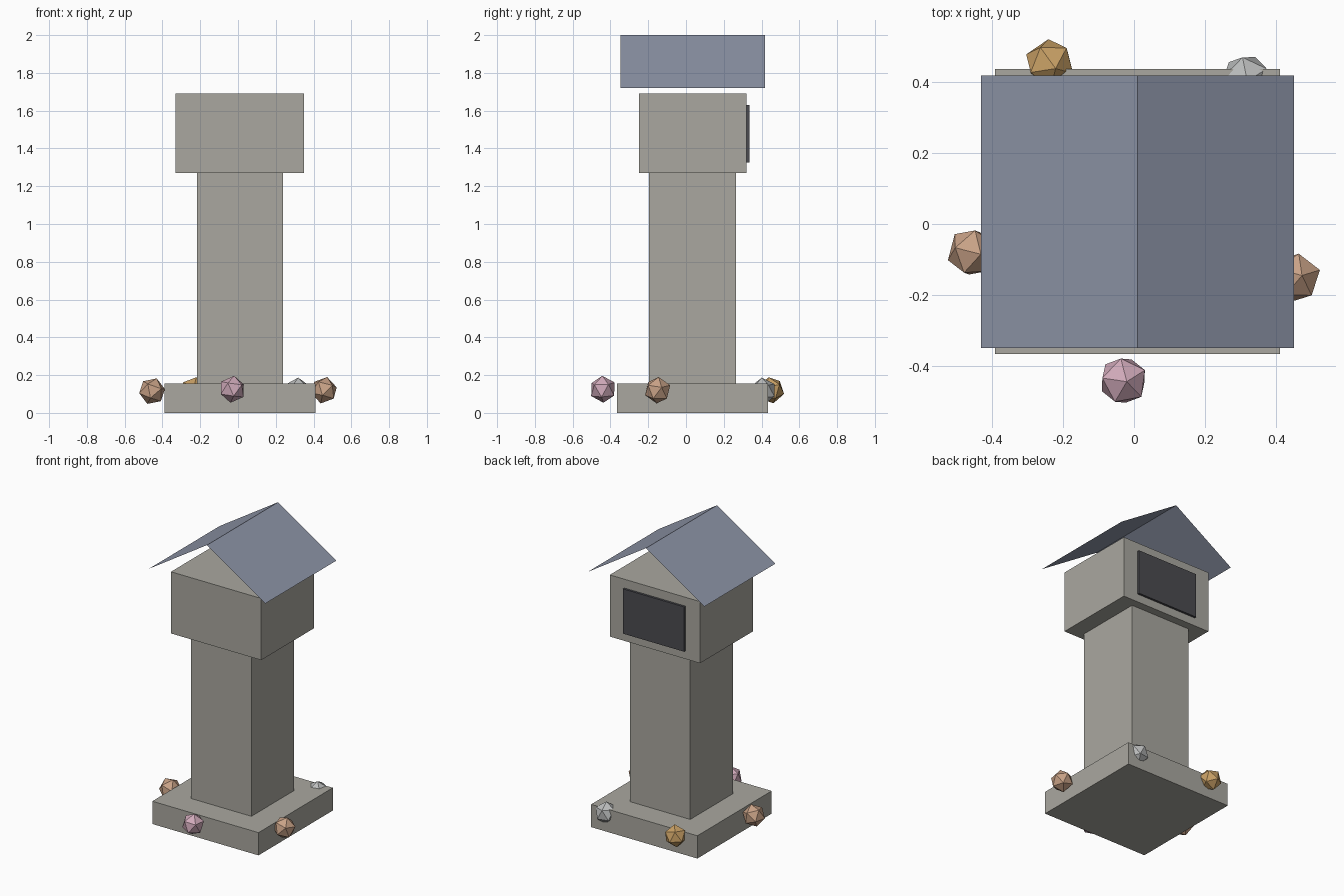
import bpy
import bmesh
from mathutils import Matrix, Vector, Euler

cube = bpy.data.objects.get("Cube")
if cube:
    bpy.data.objects.remove(cube, do_unlink=True)

CX, CY = 0.01, 0.035  # axis of the tower


def material(name, colour):
    m = bpy.data.materials.new(name)
    m.use_nodes = True
    rgba = (*colour, 1)
    m.diffuse_color = rgba
    bsdf = m.node_tree.nodes["Principled BSDF"]
    bsdf.inputs["Base Color"].default_value = rgba
    bsdf.inputs["Roughness"].default_value = 0.9
    return m


stone = material("warm grey stone", (0.40, 0.39, 0.35))
slate = material("blue slate", (0.27, 0.30, 0.39))
dark = material("dark panel", (0.07, 0.07, 0.08))
pink = material("pink crystal", (0.63, 0.40, 0.49))
tan = material("tan crystal", (0.58, 0.36, 0.24))
gold = material("gold crystal", (0.58, 0.35, 0.13))
silver = material("silver crystal", (0.50, 0.51, 0.51))


def add_object(name, bm, mat):
    mesh = bpy.data.meshes.new(name)
    bm.to_mesh(mesh)
    bm.free()
    mesh.materials.append(mat)
    obj = bpy.data.objects.new(name, mesh)
    bpy.context.collection.objects.link(obj)
    return obj


def box(name, size, y, z_bottom, mat):
    bm = bmesh.new()
    bmesh.ops.create_cube(bm, size=1)
    bmesh.ops.scale(bm, vec=size, verts=bm.verts)
    bmesh.ops.translate(bm, vec=(CX, y, z_bottom + size[2] / 2), verts=bm.verts)
    return add_object(name, bm, mat)


def crystal(name, centre, turn, mat):
    bm = bmesh.new()
    place = Matrix.Translation(centre) @ Euler(turn).to_matrix().to_4x4()
    bmesh.ops.create_icosphere(bm, subdivisions=1, radius=0.072, matrix=place)
    return add_object(name, bm, mat)


# Stone tower
box("base_slab", (0.80, 0.80, 0.155), CY, 0, stone)
box("column", (0.455, 0.46, 1.115), CY, 0.155, stone)
box("head_block", (0.68, 0.57, 0.42), CY, 1.27, stone)

# Dark panel on the back of the head
box("back_panel", (0.46, 0.02, 0.305), 0.325, 1.325, dark)

# Thin gabled roof: an open ridge profile swept front to back
bm = bmesh.new()
profile = [(-0.43, 1.72), (CX, 2.0), (0.45, 1.72)]
rows = [[bm.verts.new((x, y, z)) for x, z in profile] for y in (-0.348, 0.417)]
for i in range(2):
    bm.faces.new((rows[0][i], rows[0][i + 1], rows[1][i + 1], rows[1][i]))
add_object("roof", bm, slate)

# Crystals around the base
crystal("front_crystal", (-0.03, -0.44, 0.125), (0.1, 0.1, 0.5), pink)
crystal("right_crystal", (-0.455, -0.08, 0.115), (0.2, 0.3, 0.4), tan)
crystal("left_crystal", (0.455, -0.15, 0.12), (0.0, 0.25, 0.3), tan)
crystal("back_gold_crystal", (-0.237, 0.45, 0.12), (0.3, 0.0, 0.9), gold)
crystal("back_silver_crystal", (0.315, 0.408, 0.115), (0.1, 0.0, 0.5), silver)
